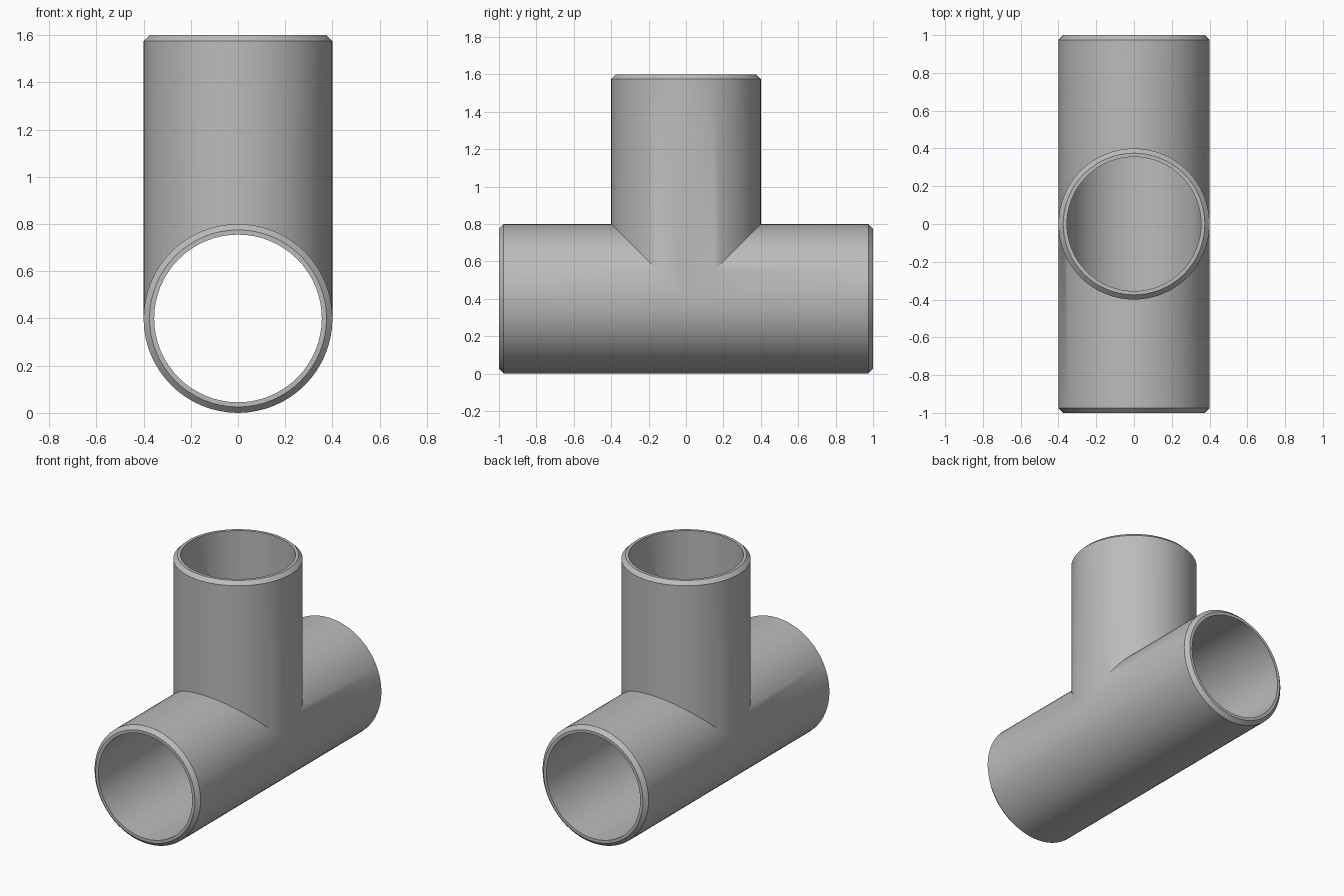
import bpy, bmesh
from math import sin, cos, pi, radians
from mathutils import Vector

if "Cube" in bpy.data.objects:
    bpy.data.objects.remove(bpy.data.objects["Cube"])

SIDES = 64
OUTER, BORE, CHAMFER = 0.4, 0.355, 0.025
CENTRE = Vector((0, 0, OUTER))

grey = bpy.data.materials.new("pipe grey")
grey.use_nodes = True
colour = (0.5, 0.5, 0.5, 1)
grey.diffuse_color = colour
grey.node_tree.nodes["Principled BSDF"].inputs["Base Color"].default_value = colour


def add_leg(bm, axis, side, length, mitre):
    """Hollow leg along axis, chamfered at its rim and mitred at the junction."""
    profile = [(BORE, None), (BORE, length), (OUTER - CHAMFER, length),
               (OUTER, length - CHAMFER), (OUTER, None)]
    rings = []
    for radius, distance in profile:
        ring = []
        for i in range(SIDES):
            a = 2 * pi * i / SIDES
            across = radius * sin(a)
            along = mitre(across) if distance is None else distance
            point = CENTRE + Vector((radius * cos(a), 0, 0)) + side * across + axis * along
            ring.append(bm.verts.new(point))
        rings.append(ring)
    for lower, upper in zip(rings, rings[1:]):
        for i in range(SIDES):
            j = (i + 1) % SIDES
            bm.faces.new((lower[i], lower[j], upper[j], upper[i]))


bm = bmesh.new()
up, back = Vector((0, 0, 1)), Vector((0, 1, 0))

# Straight run: front and back legs, cut away above for the branch
for axis in (back, -back):
    add_leg(bm, axis, up, 1.0, lambda s: max(0, s))

# Upright branch
add_leg(bm, up, back, 1.2, abs)

# Join the legs along the shared mitre seams
bmesh.ops.remove_doubles(bm, verts=bm.verts, dist=0.0005)
bmesh.ops.recalc_face_normals(bm, faces=bm.faces)

mesh = bpy.data.meshes.new("tee_pipe")
bm.to_mesh(mesh)
bm.free()
mesh.materials.append(grey)
tee = bpy.data.objects.new("tee_pipe", mesh)
bpy.context.collection.objects.link(tee)

bpy.ops.object.select_all(action="DESELECT")
tee.select_set(True)
bpy.context.view_layer.objects.active = tee
bpy.ops.object.shade_smooth_by_angle(angle=radians(33))
